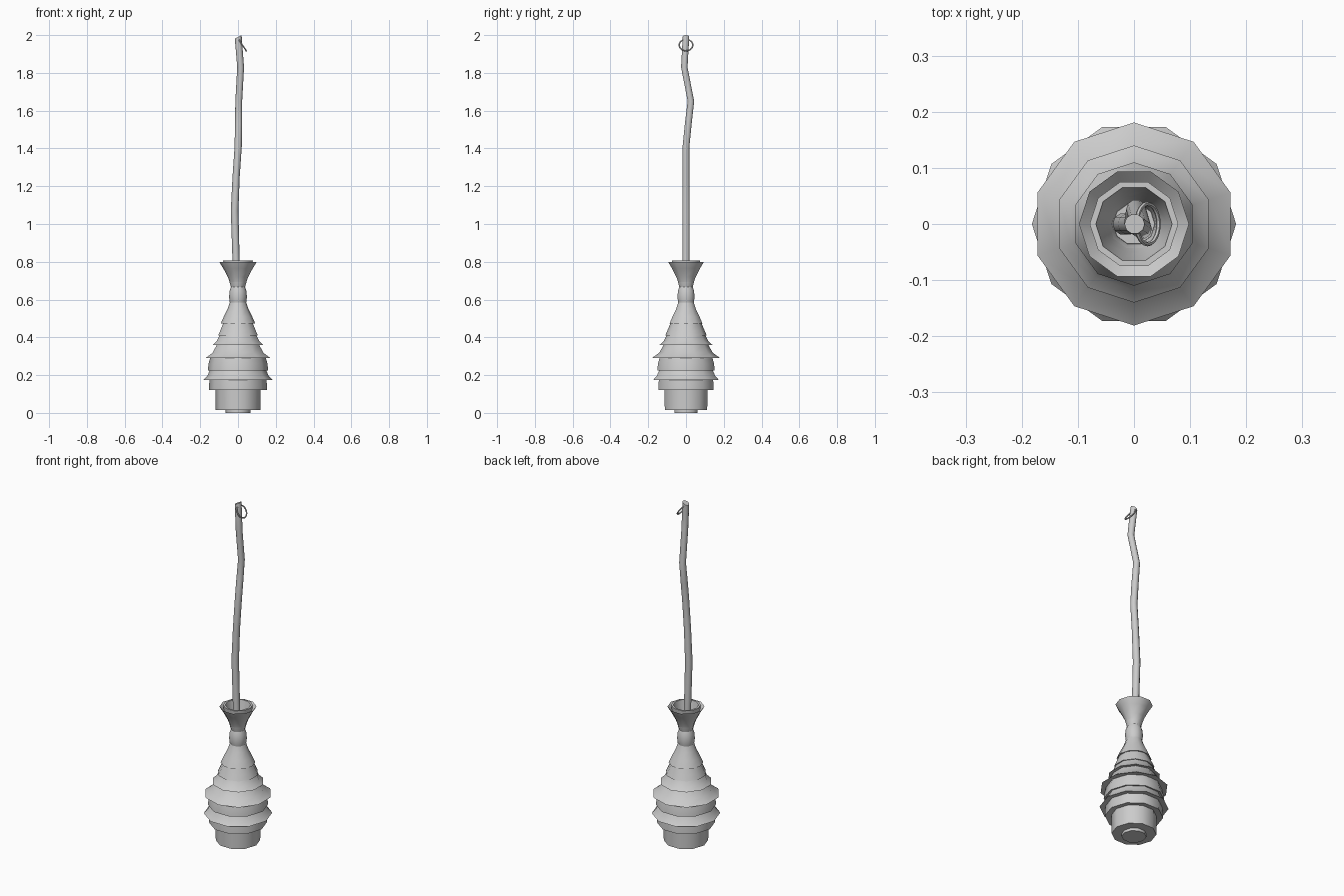
import bpy
import bmesh
from math import cos, sin, pi, radians

cube = bpy.data.objects.get("Cube")
if cube:
    bpy.data.objects.remove(cube)

SIDES = 10
HALF_STEP = pi / SIDES

# Single plain grey
grey = bpy.data.materials.new("plain grey")
grey.use_nodes = True
colour = (0.6, 0.6, 0.6, 1)
grey.diffuse_color = colour
grey.node_tree.nodes["Principled BSDF"].inputs["Base Color"].default_value = colour


def finish(obj):
    """Give the object its colour and smooth shading with sharp creases."""
    obj.data.materials.clear()
    obj.data.materials.append(grey)
    bpy.ops.object.select_all(action="DESELECT")
    obj.select_set(True)
    bpy.context.view_layer.objects.active = obj
    bpy.ops.object.shade_smooth_by_angle(angle=radians(40))


def loft(name, sections, turn=0.0, slant=0.0, caps=True):
    """Skin ten-sided rings given as (x, y, z, radius); slant tips the last one."""
    bm = bmesh.new()
    rings = []
    for x, y, z, r in sections:
        tip = slant if (x, y, z, r) == sections[-1] else 0
        angles = [turn + 2 * pi * i / SIDES for i in range(SIDES)]
        rings.append([bm.verts.new((x + r * cos(a), y + r * sin(a), z + tip * (cos(a) - 1)))
                      for a in angles])
    for low, high in zip(rings, rings[1:]):
        for i in range(SIDES):
            j = (i + 1) % SIDES
            bm.faces.new((low[i], low[j], high[j], high[i]))
    if caps:
        bm.faces.new(rings[0][::-1])
        bm.faces.new(rings[-1])
    mesh = bpy.data.meshes.new(name)
    bm.to_mesh(mesh)
    bm.free()
    obj = bpy.data.objects.new(name, mesh)
    bpy.context.collection.objects.link(obj)
    finish(obj)
    return obj


def lathe(name, profile, turn=0.0, caps=True):
    return loft(name, [(0, 0, z, r) for r, z in profile], turn, caps=caps)


# Base
lathe("base_foot", [(0.065, 0), (0.065, 0.03)])
lathe("base_drum", [(0.118, 0.016), (0.12, 0.14)])

# Stacked skirts: bottom radius, bottom height, middle and top of the slope, turned
skirts = [
    (0.154, 0.12, 0.153, 0.15, 0.15, 0.185, 0),
    (0.182, 0.175, 0.162, 0.197, 0.145, 0.235, 0),
    (0.16, 0.225, 0.156, 0.26, 0.145, 0.30, 0),
    (0.181, 0.29, 0.142, 0.318, 0.115, 0.365, 1),
    (0.14, 0.36, 0.118, 0.38, 0.10, 0.415, 1),
    (0.11, 0.41, 0.098, 0.437, 0.08, 0.48, 1),
]
for n, (r0, z0, r1, z1, r2, z2, turned) in enumerate(skirts, 1):
    lathe(f"skirt_{n}", [(r0 * 0.6, z0 + 0.01), (r0, z0), (r1, z1), (r2, z2)],
          turned * HALF_STEP)

# Shoulder tapering to the neck, and the neck bead
lathe("shoulder", [(0.06, 0.48), (0.092, 0.472), (0.075, 0.51), (0.055, 0.55), (0.043, 0.585)])
lathe("neck_bead", [(0.041, 0.575), (0.045, 0.59), (0.047, 0.615), (0.045, 0.645),
                    (0.037, 0.667)])

# Open funnel mouth, with a raised inner liner
lathe("funnel", [(0.036, 0.655), (0.04, 0.68), (0.054, 0.72), (0.078, 0.765), (0.094, 0.79),
                 (0.098, 0.799), (0.074, 0.775)], caps=False)
lathe("funnel_liner", [(0.074, 0.77), (0.079, 0.808), (0.068, 0.808), (0.062, 0.775),
                       (0.052, 0.73), (0.044, 0.69), (0.036, 0.66)], caps=False)

# Crooked handle, with a slanted top
handle_path = [
    (-0.004, 0, 0.6, 0.019), (-0.01, 0, 0.8, 0.019), (-0.018, 0, 1.07, 0.02),
    (-0.01, 0, 1.25, 0.019), (0.001, 0, 1.41, 0.019), (0.003, 0.012, 1.53, 0.019),
    (0.004, 0.026, 1.65, 0.018), (0.014, -0.009, 1.83, 0.018), (0.001, 0, 2, 0.018),
]
loft("handle", handle_path, slant=0.009)

# Hanging ring through the top of the handle
bpy.ops.mesh.primitive_torus_add(major_segments=20, minor_segments=6, major_radius=0.036,
                                 minor_radius=0.004, location=(0.024, 0, 1.947),
                                 rotation=(0, radians(57), 0))
ring = bpy.context.object
ring.name = "hanging_ring"
finish(ring)
